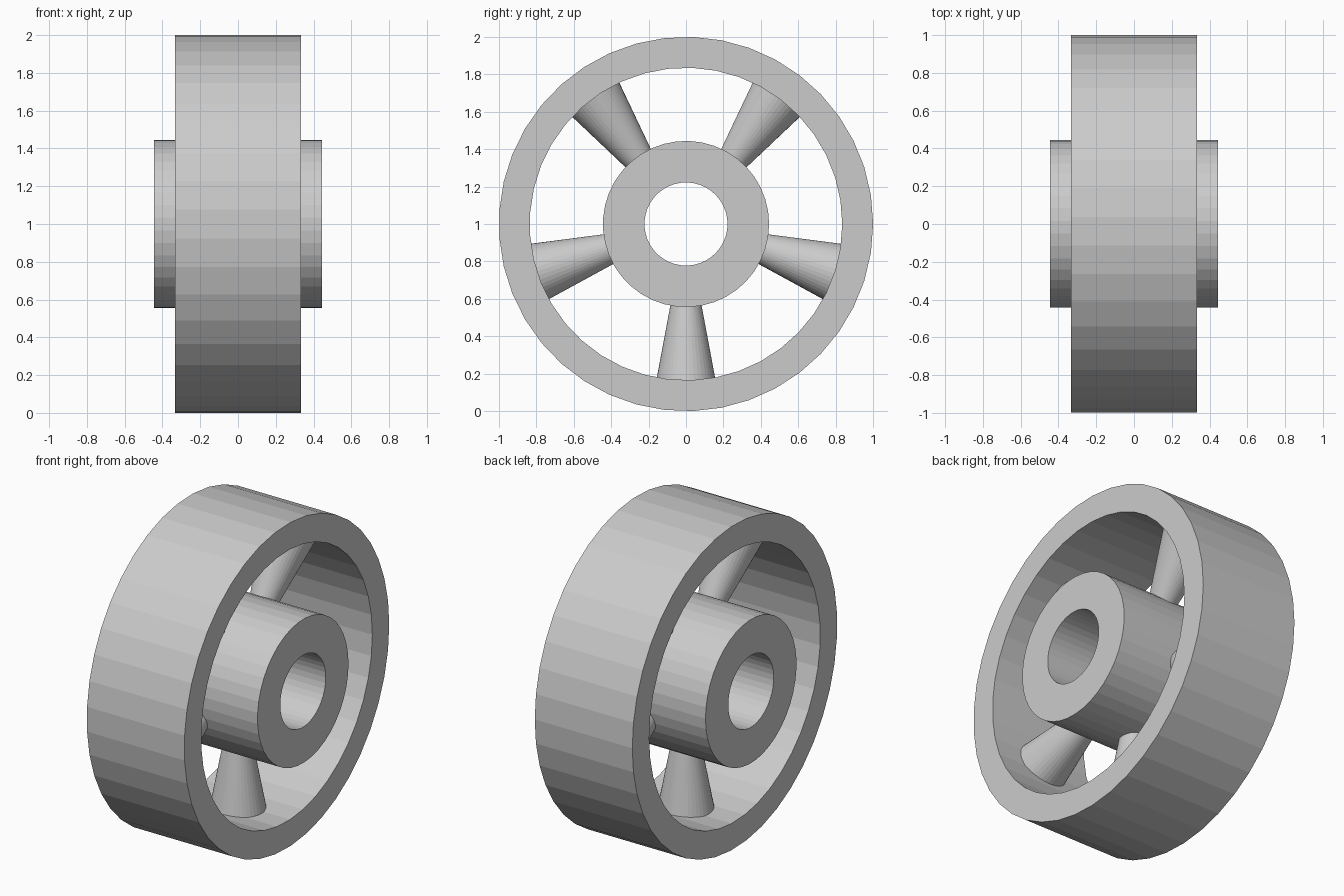
import bpy
import bmesh
from math import cos, sin, tau, radians
from mathutils import Matrix, Vector

SIDES = 41
CENTRE = Vector((0, 0, 1))

if "Cube" in bpy.data.objects:
    bpy.data.objects.remove(bpy.data.objects["Cube"])

grey = bpy.data.materials.new("light_grey")
grey.use_nodes = True
colour = (0.6, 0.6, 0.6, 1)
grey.diffuse_color = colour
grey.node_tree.nodes["Principled BSDF"].inputs["Base Color"].default_value = colour


def finish(name, bm):
    bmesh.ops.recalc_face_normals(bm, faces=bm.faces)
    mesh = bpy.data.meshes.new(name)
    bm.to_mesh(mesh)
    bm.free()
    mesh.materials.append(grey)
    obj = bpy.data.objects.new(name, mesh)
    obj.location = CENTRE
    bpy.context.collection.objects.link(obj)
    return obj


def ring(name, outer, inner, half_width):
    """Flat-sided ring around the x axis."""
    bm = bmesh.new()
    section = [(outer, -half_width), (outer, half_width),
               (inner, half_width), (inner, -half_width)]
    loops = []
    for i in range(SIDES):
        a = tau * i / SIDES
        loops.append([bm.verts.new((x, r * cos(a), r * sin(a))) for r, x in section])
    for i, here in enumerate(loops):
        there = loops[(i + 1) % SIDES]
        for j in range(4):
            k = (j + 1) % 4
            bm.faces.new((here[j], here[k], there[k], there[j]))
    return finish(name, bm)


def spoke(name, angle, start=0.4, end=0.88):
    """Round tapered spoke, wider at the rim, its ends buried in hub and rim."""
    bm = bmesh.new()
    turn = Matrix.Rotation(radians(angle), 4, 'X')
    place = turn @ Matrix.Translation((0, 0, (start + end) / 2))
    bmesh.ops.create_cone(bm, cap_ends=True, segments=SIDES, radius1=0.077,
                          radius2=0.167, depth=end - start, matrix=place)
    return finish(name, bm)


# Rim and hub
ring("rim", 1.0, 0.835, 0.333)
ring("hub", 0.444, 0.222, 0.444)

# Five spokes, the first pointing straight down
for n in range(5):
    spoke(f"spoke_{n + 1}", 180 + 72 * n)
